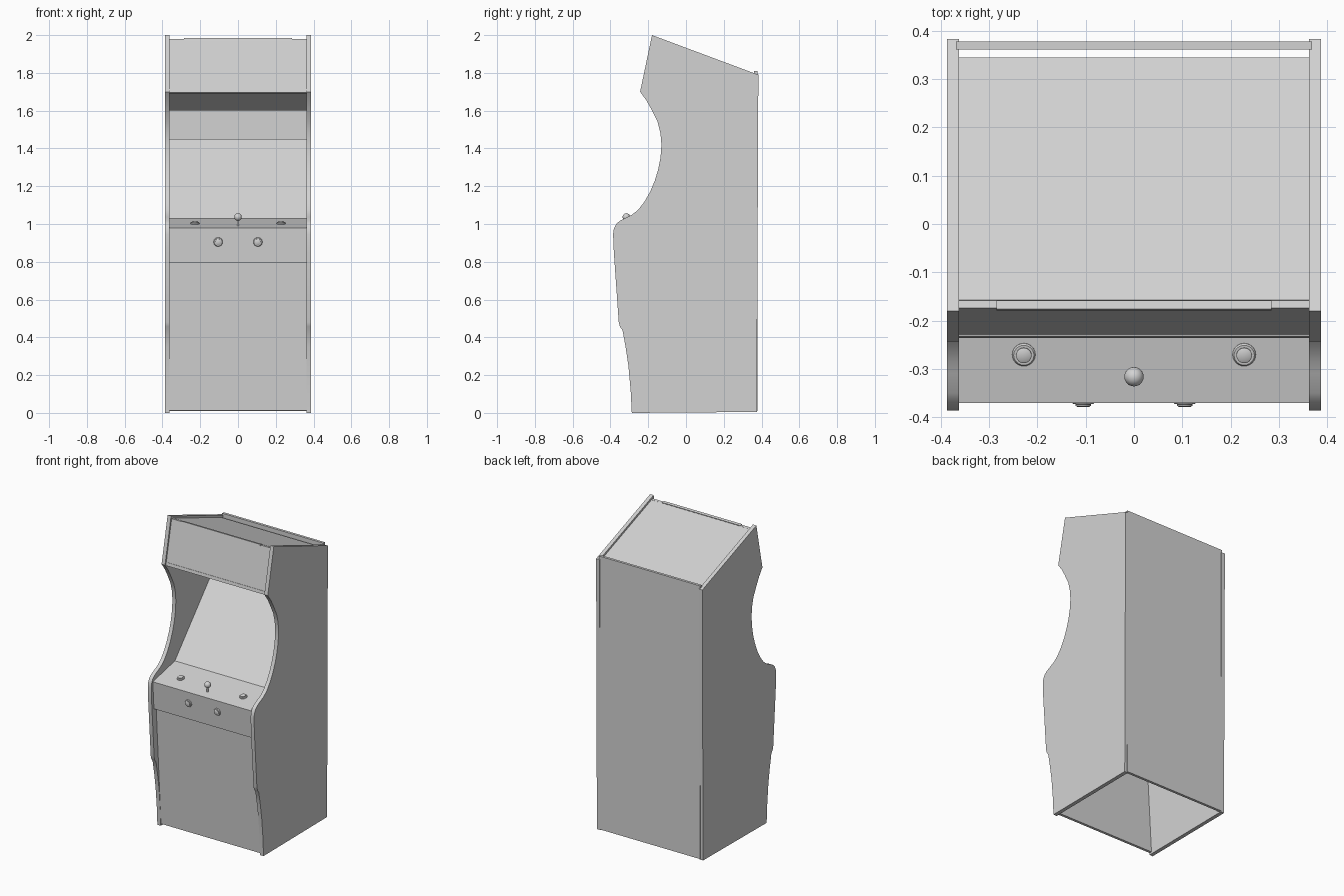
import bpy, bmesh, math
from mathutils import Vector

if "Cube" in bpy.data.objects:
    bpy.data.objects.remove(bpy.data.objects["Cube"])

grey = bpy.data.materials.new("plain grey")
grey.diffuse_color = (0.65, 0.65, 0.65, 1)
grey.use_nodes = True
grey.node_tree.nodes["Principled BSDF"].inputs["Base Color"].default_value = grey.diffuse_color


def finish(name, bm, smooth=False):
    bmesh.ops.recalc_face_normals(bm, faces=bm.faces)
    me = bpy.data.meshes.new(name)
    bm.to_mesh(me)
    bm.free()
    me.materials.append(grey)
    ob = bpy.data.objects.new(name, me)
    bpy.context.collection.objects.link(ob)
    if smooth:
        bpy.ops.object.select_all(action='DESELECT')
        ob.select_set(True)
        bpy.context.view_layer.objects.active = ob
        bpy.ops.object.shade_smooth_by_angle(angle=math.radians(35))
    return ob


def extrude_x(name, profile, x0, x1, smooth=False):
    """Extrude a (y, z) outline from x0 to x1."""
    bm = bmesh.new()
    face = bm.faces.new([bm.verts.new((x0, y, z)) for y, z in profile])
    new = bmesh.ops.extrude_face_region(bm, geom=[face])["geom"]
    bmesh.ops.translate(bm, vec=(x1 - x0, 0, 0),
                        verts=[v for v in new if isinstance(v, bmesh.types.BMVert)])
    return finish(name, bm, smooth)


def board(name, a, b, t=0.016, half=0.363):
    """Flat board from a to b in (y, z); thickness goes to the left of a->b."""
    a, b = Vector(a), Vector(b)
    d = (b - a).normalized()
    n = Vector((-d.y, d.x)) * t
    return extrude_x(name, [a, b, b + n, a + n], -half, half)


def lathe(name, rings, pos, axis=(0, 0, 1), seg=24):
    """Turned part: rings of (radius, height) about an axis."""
    bm = bmesh.new()
    vs = [bm.verts.new((r, 0, h)) for r, h in rings]
    es = [bm.edges.new(p) for p in zip(vs, vs[1:])]
    bmesh.ops.spin(bm, geom=vs + es, cent=(0, 0, 0), axis=(0, 0, 1),
                   angle=math.tau, steps=seg)
    bmesh.ops.remove_doubles(bm, verts=bm.verts, dist=1e-5)
    ob = finish(name, bm, True)
    ob.rotation_mode = 'QUATERNION'
    ob.rotation_quaternion = Vector(axis).to_track_quat('Z', 'Y')
    ob.location = pos
    return ob


# side panels
side = [(-0.287, 0), (0.375, 0.005), (0.383, 1.79), (-0.18, 2.0), (-0.243, 1.70),
        (-0.21, 1.655), (-0.185, 1.61), (-0.15, 1.54), (-0.135, 1.48), (-0.13, 1.42),
        (-0.135, 1.35), (-0.148, 1.286), (-0.165, 1.23), (-0.19, 1.17), (-0.22, 1.118),
        (-0.254, 1.074), (-0.285, 1.05), (-0.31, 1.037), (-0.35, 1.017), (-0.37, 1.0),
        (-0.382, 0.975), (-0.386, 0.945), (-0.382, 0.85), (-0.356, 0.48), (-0.35, 0.457),
        (-0.336, 0.437), (-0.32, 0.35), (-0.305, 0.25), (-0.293, 0.12)]
for s, label in ((1, "right"), (-1, "left")):
    extrude_x(label + "_side_panel", side, s * 0.362, s * 0.387, True)

# back and top boards
board("back_panel", (0.378, 0.01), (0.378, 1.81), 0.017, 0.368)
board("top_panel", (0.345, 1.79), (-0.157, 1.977))

# lower front panel and control box
board("lower_front_panel", (-0.335, 0.80), (-0.285, 0.012))
extrude_x("control_panel", [(-0.358, 0.797), (-0.37, 0.98), (-0.14, 1.03), (-0.14, 1.015),
                            (-0.355, 0.967), (-0.343, 0.812), (-0.315, 0.812),
                            (-0.315, 0.797)], -0.363, 0.363)

# sloping screen panel and the board under the sign
board("screen", (0.235, 1.45), (-0.14, 1.03))
board("speaker_panel", (0.0, 1.60), (-0.222, 1.70), -0.015)

# lit sign with slim retainers along top and bottom
board("sign_panel", (-0.174, 1.98), (-0.232, 1.70))
board("sign_top_retainer", (-0.176, 1.984), (-0.179, 1.97), 0.018, 0.285)
board("sign_bottom_retainer", (-0.232, 1.715), (-0.236, 1.695), 0.015, 0.363)

# push buttons, each a collar with a plunger
button = [(0, -0.005), (0.024, -0.005), (0.024, 0.003), (0.021, 0.007), (0.016, 0.007),
          (0.016, 0.011), (0.013, 0.013), (0, 0.013)]
slope = Vector((0, -0.05, 0.23)).normalized()
front = Vector((0, -0.183, -0.012)).normalized()
for s, label in ((1, "right"), (-1, "left")):
    lathe(label + "_top_button", button, (s * 0.228, -0.27, 1.0015), slope)
    lathe(label + "_front_button", button, (s * 0.105, -0.365, 0.905), front)

# joystick shaft and ball
lathe("joystick_shaft", [(0, -0.01), (0.006, -0.01), (0.006, 0.04), (0, 0.04)],
      (0, -0.316, 0.991), seg=16)
ball = [(0.02 * math.sin(math.pi * i / 12), -0.02 * math.cos(math.pi * i / 12))
        for i in range(13)]
lathe("joystick_ball", ball, (0, -0.316, 1.037))
